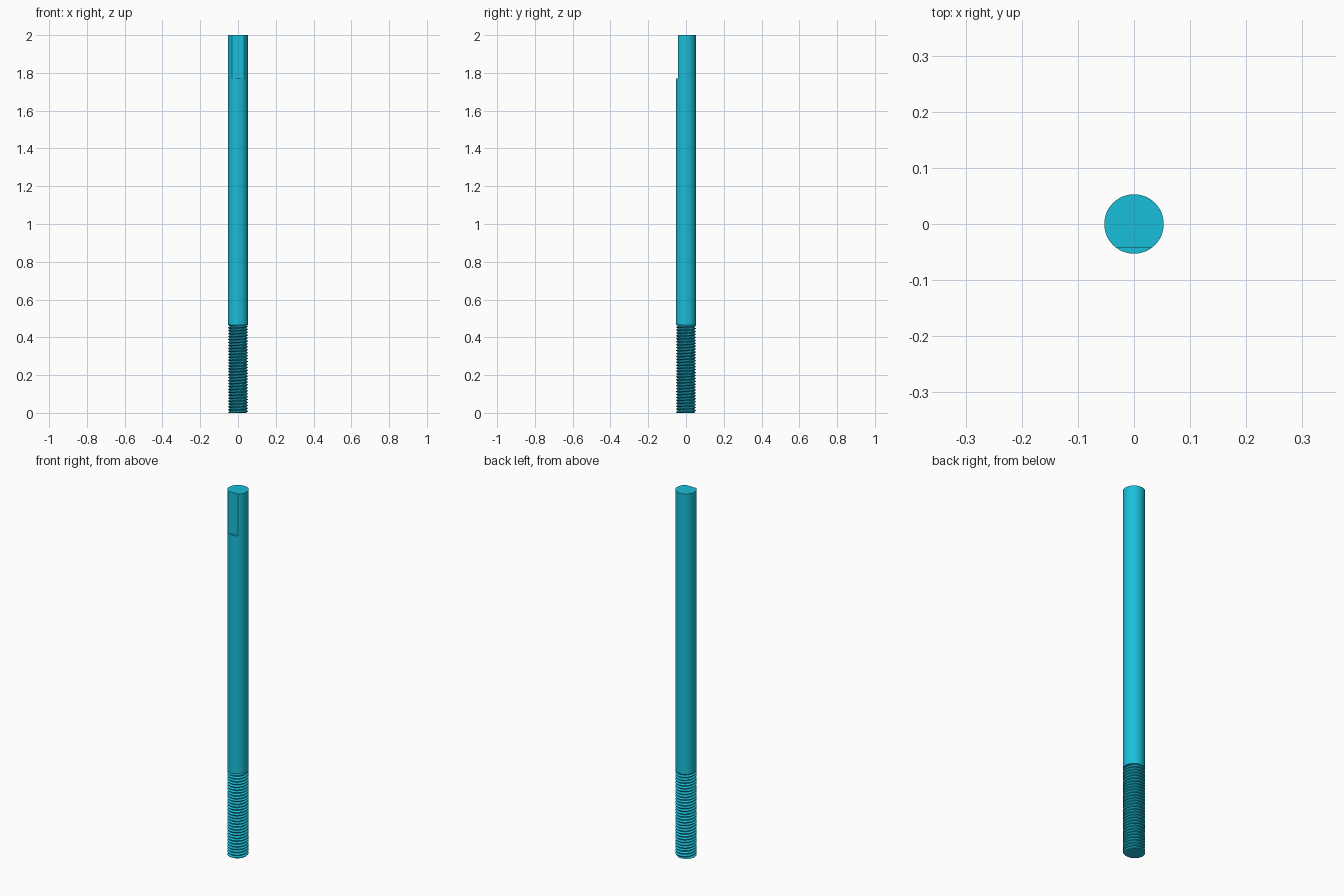
import bpy, bmesh
from math import cos, sin, pi, radians

if "Cube" in bpy.data.objects:
    bpy.data.objects.remove(bpy.data.objects["Cube"])

R = 0.053            # shaft radius
TOP = 2.0
THREAD_TOP = 0.465
FLAT_Y, FLAT_Z = -0.043, 1.77
SEG = 64
PITCH = 0.0155

mat = bpy.data.materials.new("cyan")
mat.diffuse_color = (0.01, 0.52, 0.70, 1)
mat.use_nodes = True
mat.node_tree.nodes["Principled BSDF"].inputs["Base Color"].default_value = mat.diffuse_color


def finish(ob, angle):
    ob.data.materials.clear()
    ob.data.materials.append(mat)
    bpy.ops.object.select_all(action='DESELECT')
    ob.select_set(True)
    bpy.context.view_layer.objects.active = ob
    bpy.ops.object.shade_smooth_by_angle(angle=radians(angle))


# Smooth shaft
bpy.ops.mesh.primitive_cylinder_add(vertices=SEG, radius=R, depth=TOP - THREAD_TOP,
                                    location=(0, 0, (TOP + THREAD_TOP) / 2))
shaft = bpy.context.object
shaft.name = "shaft"

# Flat milled into the front of the upper end
bpy.ops.mesh.primitive_cube_add(size=1, location=(0, FLAT_Y - 0.1, FLAT_Z + 0.2))
cutter = bpy.context.object
cutter.name = "flat_cutter"
cutter.scale = (0.3, 0.2, 0.4)
cutter.hide_render = True
bpy.context.view_layer.objects.active = shaft
mod = shaft.modifiers.new("flat", 'BOOLEAN')
mod.operation = 'DIFFERENCE'
mod.solver = 'EXACT'
mod.object = cutter
bpy.ops.object.modifier_apply(modifier=mod.name)
bpy.data.objects.remove(cutter)
finish(shaft, 20)

# Helical thread: a tooth profile (radius, fraction of pitch) wound upward
profile = [(0.044, 0.0), (0.044, 0.12), (0.0525, 0.5), (0.0525, 0.62)]
M = len(profile)
turns = int(THREAD_TOP / PITCH) + 4
bm = bmesh.new()
cols = []
for i in range(SEG):
    a = 2 * pi * i / SEG
    cols.append([bm.verts.new((r * cos(a), r * sin(a), PITCH * (k - 2 + i / SEG + f)))
                 for k in range(turns) for r, f in profile])
n = turns * M
for i in range(SEG):
    shift = M if i == SEG - 1 else 0      # the last column meets the next turn
    a, b = cols[i], cols[(i + 1) % SEG]
    for j in range(n - 1 - shift):
        bm.faces.new((a[j], b[j + shift], b[j + 1 + shift], a[j + 1]))

# Trim both ends square and cap them
for z, side in ((0, -1), (THREAD_TOP, 1)):
    geom = bm.verts[:] + bm.edges[:] + bm.faces[:]
    cut = bmesh.ops.bisect_plane(bm, geom=geom, dist=1e-6, plane_co=(0, 0, z),
                                 plane_no=(0, 0, side), clear_outer=True)
    edges = [e for e in cut["geom_cut"] if isinstance(e, bmesh.types.BMEdge)]
    bmesh.ops.edgeloop_fill(bm, edges=edges)
bmesh.ops.recalc_face_normals(bm, faces=bm.faces)
mesh = bpy.data.meshes.new("thread")
bm.to_mesh(mesh)
bm.free()
thread = bpy.data.objects.new("thread", mesh)
bpy.context.collection.objects.link(thread)
finish(thread, 30)
